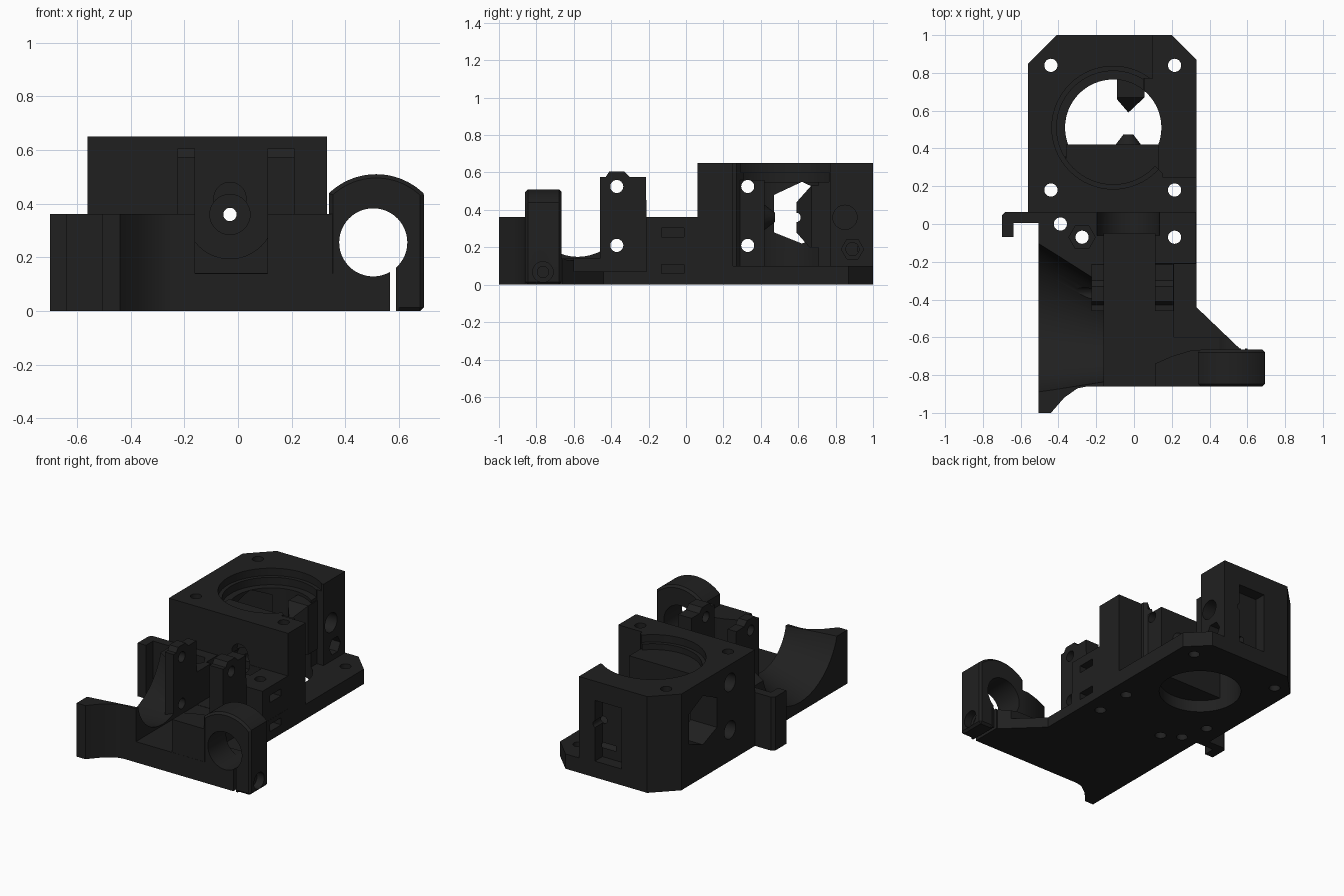
import bpy, bmesh, math

if "Cube" in bpy.data.objects:
    bpy.data.objects.remove(bpy.data.objects["Cube"])

dark = bpy.data.materials.new("dark plastic")
dark.diffuse_color = (0.0145, 0.0145, 0.0145, 1)
dark.use_nodes = True
dark.node_tree.nodes["Principled BSDF"].inputs["Base Color"].default_value = dark.diffuse_color


def prism(name, pts, axis, a, b, pts2=None):
    """Extrude a 2D outline along an axis from a to b, optionally lofting to pts2."""
    place = {'x': lambda u, v, w: (w, u, v),
             'y': lambda u, v, w: (u, w, v),
             'z': lambda u, v, w: (u, v, w)}[axis]
    bm = bmesh.new()
    r1 = [bm.verts.new(place(u, v, a)) for u, v in pts]
    r2 = [bm.verts.new(place(u, v, b)) for u, v in (pts2 or pts)]
    bm.faces.new(r1)
    bm.faces.new(r2)
    n = len(r1)
    for i in range(n):
        j = (i + 1) % n
        bm.faces.new((r1[i], r1[j], r2[j], r2[i]))
    bmesh.ops.recalc_face_normals(bm, faces=bm.faces)
    me = bpy.data.meshes.new(name)
    bm.to_mesh(me)
    bm.free()
    me.materials.append(dark)
    ob = bpy.data.objects.new(name, me)
    bpy.context.collection.objects.link(ob)
    return ob


def box(name, x0, x1, y0, y1, z0, z1):
    return prism(name, [(x0, y0), (x1, y0), (x1, y1), (x0, y1)], 'z', z0, z1)


def ring(u, v, r, n=32):
    return [(u + r * math.cos(2 * math.pi * i / n),
             v + r * math.sin(2 * math.pi * i / n)) for i in range(n)]


def cyl(u, v, r, axis, a, b, r2=None, n=32):
    return prism("round", ring(u, v, r, n), axis, a, b,
                 ring(u, v, r2, n) if r2 else None)


def combine(target, tool, op='DIFFERENCE'):
    bpy.context.view_layer.update()
    m = target.modifiers.new("combine", 'BOOLEAN')
    m.operation, m.object, m.solver = op, tool, 'EXACT'
    bpy.context.view_layer.objects.active = target
    bpy.ops.object.modifier_apply(modifier=m.name)
    bpy.data.objects.remove(tool)
    bpy.context.view_layer.update()


def cut(target, *tools):
    for t in tools:
        combine(target, t)


def add(target, *tools):
    for t in tools:
        combine(target, t, 'UNION')


FX, FZ = -0.03, 0.36          # filament path runs along y
BX, BY = -0.11, 0.51          # motor bore centre

# base plate with tapered right edge and front left wing
body = prism("extruder_body", [(-0.505, -1), (-0.44, -1), (-0.37, -0.92), (-0.30, -0.87),
             (-0.25, -0.86), (0.60, -0.86), (0.60, -0.66), (0.56, -0.66),
             (0.33, -0.44), (0.33, 0.10), (-0.505, 0.10)], 'z', 0, 0.14)

# tall left side with its scooped bowl
left = prism("left_side", [(-0.505, -1), (-0.44, -1), (-0.37, -0.92), (-0.30, -0.87),
             (-0.25, -0.86), (-0.16, -0.86), (-0.16, 0.10), (-0.505, 0.10)], 'z', 0, 0.362)
add(body, left)
cut(body, prism("bowl", ring(-0.49, 0.48, 0.42, 48), 'x', -0.53, -0.155,
                ring(-0.58, 0.41, 0.26, 48)))

# middle block, front wall beside the clamp, idler prongs
add(body, box("middle_block", -0.30, 0.329, -0.21, 0.11, 0.01, 0.362))
add(body, prism("front_wall", [(0.11, -0.859), (0.45, -0.859), (0.45, -0.67), (0.30, -0.67),
                (0.20, -0.70), (0.11, -0.74)], 'z', 0.01, 0.362))
prong = [(-0.46, 0.08), (-0.46, 0.575), (-0.43, 0.575), (-0.41, 0.605), (-0.33, 0.605),
         (-0.30, 0.575), (-0.215, 0.575), (-0.205, 0.08)]
add(body, prism("right_prong", prong, 'x', 0.11, 0.21),
    prism("left_prong", prong, 'x', -0.225, -0.16))

# hot end channel, collar recess and lowered floor at the right
cut(body, box("channel", -0.16, 0.11, -1.1, -0.05, 0.142, 0.8),
    cyl(FX, FZ, 0.165, 'y', -0.06, 0.06, n=48),
    box("low_floor", 0.212, 0.5, -0.60, -0.212, 0.07, 0.3))

# motor block with chamfered rear corners
block = prism("motor_block", [(-0.56, 0.062), (0.331, 0.062), (0.331, 0.87), (0.20, 1),
              (-0.41, 1), (-0.56, 0.85)], 'z', 0, 0.65)
cut(block, prism("right_opening", [(0.05, 0.37), (0.15, 0.27), (0.15, 0.25), (0.5, 0.25), (0.5, 1.1),
                 (0.10, 1.1), (0.10, 0.77), (0.05, 0.77)], 'z', 0.10, 0.8),
    cyl(BX, BY, 0.255, 'z', -0.1, 0.58, n=64),
    cyl(BX, BY, 0.30, 'z', 0.55, 0.62, n=64),
    cyl(BX, BY, 0.325, 'z', 0.60, 0.8, n=64))

# filament guides inside the bore
add(block, box("front_guide", -0.36, 0.13, 0.20, 0.42, 0.08, 0.56),
    cyl(FX, FZ, 0.075, 'y', 0.41, 0.475, 0.025))
guide = prism("rear_guide", [(0.82, 0.20), (0.66, 0.20), (0.59, 0.28), (0.59, 0.44),
              (0.67, 0.53), (0.82, 0.53)], 'x', -0.10, 0.06)
combine(guide, prism("tip", [(-0.09, 0.82), (-0.09, 0.66), (FX, 0.59), (0.055, 0.67),
        (0.055, 0.82)], 'z', 0, 0.7), 'INTERSECT')
add(block, guide)

# six-sided window in the left wall
cut(block, prism("window", [(0.47, 0.28), (0.62, 0.22), (0.77, 0.28), (0.77, 0.48),
                 (0.62, 0.55), (0.47, 0.48)], 'x', -0.7, -0.25))
# counterbored left wall holes, rear pocket and rear side holes
for z in (0.21, 0.53):
    cut(block, cyl(0.33, z, 0.06, 'x', -0.7, -0.46))
cut(block, box("rear_pocket", -0.22, -0.02, 0.92, 1.1, 0.11, 0.52),
    cyl(0.85, 0.36, 0.065, 'x', -0.12, 0.2),
    cyl(0.89, 0.19, 0.06, 'x', 0.02, 0.2, n=6),
    cyl(0.89, 0.19, 0.035, 'x', -0.12, 0.2))
add(body, block)

# side hook
add(body, prism("hook", [(-0.70, -0.07), (-0.638, -0.07), (-0.638, 0.005), (-0.48, 0.005),
                (-0.48, 0.064), (-0.68, 0.064), (-0.70, 0.045)], 'z', 0, 0.361))

# vertical screw holes
for x, y in [(-0.44, 0.18), (-0.44, 0.84), (0.215, 0.18), (0.215, 0.84),
             (0.215, -0.07), (-0.39, 0.0), (-0.275, -0.07)]:
    cut(body, cyl(x, y, 0.035, 'z', -0.1, 0.8, n=24))
cut(body, cyl(-0.275, -0.07, 0.07, 'z', 0.30, 0.5, n=6))
# cross screw holes through idler prongs and guide
for y in (-0.37, 0.33):
    for z in (0.21, 0.525):
        cut(body, cyl(y, z, 0.035, 'x', -0.8, 0.8, n=24))
# nut slots in the right side
for z in (0.06, 0.255):
    cut(body, box("slot", 0.15, 0.5, -0.13, -0.01, z, z + 0.048))
# filament path with wide stepped entry
cut(body, cyl(FX, FZ, 0.075, 'y', 0.03, 0.14),
    cyl(FX, 0.42, 0.06, 'y', 0.03, 0.12),
    cyl(FX, FZ, 0.025, 'y', 0.0, 1.2, n=20))

# rod clamp with rounded top, split and pinch screw
arc = [(0.515 + 0.254 * math.cos(math.radians(t)), 0.256 + 0.254 * math.sin(math.radians(t)))
       for t in range(46, 135, 4)]
clamp = prism("rod_clamp", [(0.34, 0), (0.693, 0)] + [(0.693, 0.43)] + arc + [(0.34, 0.43)],
              'y', -0.86, -0.665)
bpy.context.view_layer.update()
bev = clamp.modifiers.new("edge", 'BEVEL')
bev.width, bev.segments, bev.limit_method, bev.angle_limit = 0.015, 1, 'ANGLE', math.radians(60)
bpy.context.view_layer.objects.active = clamp
bpy.ops.object.modifier_apply(modifier="edge")
add(body, clamp)
cut(body, cyl(0.504, 0.256, 0.127, 'y', -1, -0.5, n=48),
    box("split", 0.567, 0.588, -1, -0.6, -0.1, 0.2),
    cyl(-0.765, 0.068, 0.055, 'x', 0.64, 0.8),
    cyl(-0.765, 0.068, 0.03, 'x', 0.42, 0.8))

# crisp edges, smooth holes
bpy.context.view_layer.update()
body.select_set(True)
bpy.context.view_layer.objects.active = body
bpy.ops.object.shade_smooth_by_angle(angle=math.radians(25))
